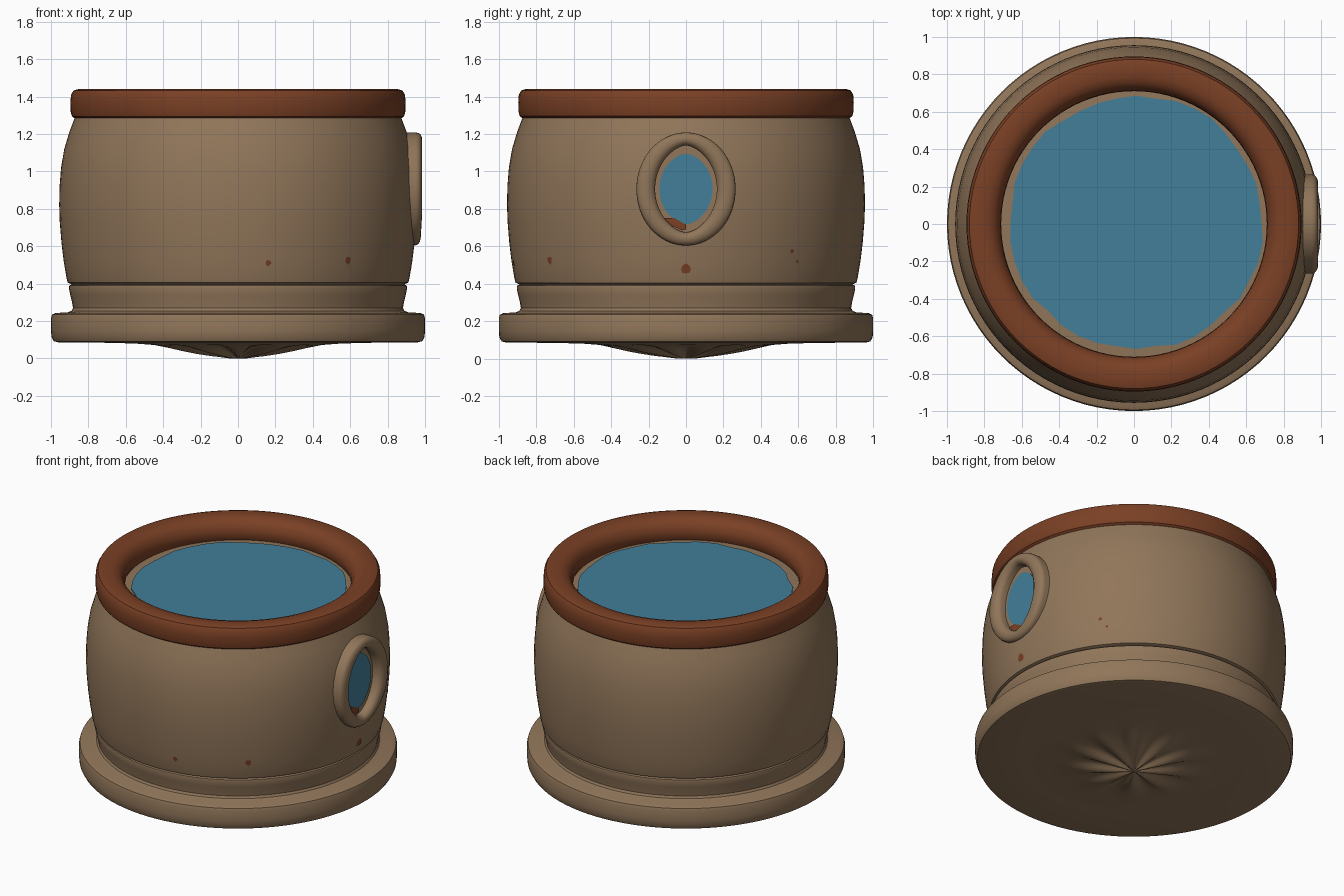
import bpy, bmesh, math, random

if "Cube" in bpy.data.objects:
    bpy.data.objects.remove(bpy.data.objects["Cube"])

random.seed(4)
SEG = 96


def material(name, rgb):
    m = bpy.data.materials.new(name)
    m.diffuse_color = (*rgb, 1)
    m.use_nodes = True
    m.node_tree.nodes["Principled BSDF"].inputs["Base Color"].default_value = m.diffuse_color
    return m


TAN = material("tan clay", (0.283, 0.181, 0.102))
BROWN = material("red brown glaze", (0.195, 0.051, 0.018))
BLUE = material("water blue", (0.054, 0.209, 0.314))


def finish(name, bm, mat, recalc=True, angle=35):
    bmesh.ops.remove_doubles(bm, verts=bm.verts, dist=1e-5)
    if recalc:
        bmesh.ops.recalc_face_normals(bm, faces=bm.faces)
    me = bpy.data.meshes.new(name)
    bm.to_mesh(me)
    bm.free()
    me.materials.append(mat)
    me.polygons.foreach_set("use_smooth", [True] * len(me.polygons))
    me.set_sharp_from_angle(angle=math.radians(angle))
    ob = bpy.data.objects.new(name, me)
    bpy.context.collection.objects.link(ob)
    return ob


def skin(bm, loops, wrap=False):
    """Join successive closed loops of points with quads."""
    rows = [[bm.verts.new(p) for p in lp] for lp in loops]
    pairs = list(zip(rows, rows[1:])) + ([(rows[-1], rows[0])] if wrap else [])
    for a, b in pairs:
        n = len(a)
        for i in range(n):
            j = (i + 1) % n
            bm.faces.new((a[i], a[j], b[j], b[i]))
    return rows


def lathe(name, profile, mat, wrap=False, fold=lambda r, z, t: 0):
    bm = bmesh.new()
    angles = [2 * math.pi * i / SEG for i in range(SEG)]
    skin(bm, [[(r * math.cos(t), r * math.sin(t), z + fold(r, z, t)) for t in angles]
              for r, z in profile], wrap)
    bmesh.ops.remove_doubles(bm, verts=bm.verts, dist=1e-5)
    bmesh.ops.dissolve_degenerate(bm, edges=bm.edges, dist=1e-6)
    return finish(name, bm, mat)


# Base plate and foot, with star-shaped folds on the underside
def folds(r, z, t):
    if z > 0.08 or r > 0.46:
        return 0
    return 0.016 * math.sin(math.pi * r / 0.46) * math.cos(10 * t)


lathe("base", [(0, 0), (0.05, 0.006), (0.1, 0.017), (0.16, 0.028), (0.23, 0.04), (0.3, 0.051),
               (0.38, 0.063), (0.46, 0.073), (0.55, 0.08), (0.7, 0.084), (0.96, 0.086),
               (0.985, 0.092), (0.997, 0.115), (1.0, 0.15), (1.0, 0.215), (0.994, 0.235),
               (0.975, 0.243), (0.91, 0.247), (0.89, 0.255), (0.882, 0.27), (0.887, 0.30),
               (0.897, 0.34), (0.904, 0.375), (0.902, 0.39), (0.885, 0.397), (0, 0.397)],
      TAN, fold=folds)

# Barrel-shaped body
BODY = [(0.885, 0.395), (0.91, 0.405), (0.917, 0.43), (0.932, 0.52), (0.944, 0.62),
        (0.953, 0.73), (0.956, 0.82), (0.954, 0.92), (0.946, 1.02), (0.929, 1.12),
        (0.902, 1.21), (0.872, 1.29)]
body = lathe("body", [(0, 0.39)] + BODY + [(0.8, 1.298), (0, 1.298)], TAN)

# Rounded rim
lathe("rim", [(0.71, 1.33), (0.714, 1.37), (0.73, 1.405), (0.755, 1.428), (0.79, 1.44),
              (0.855, 1.44), (0.88, 1.432), (0.893, 1.41), (0.896, 1.37), (0.895, 1.32),
              (0.888, 1.295), (0.868, 1.28), (0.76, 1.282), (0.725, 1.295)], BROWN, wrap=True)

# Water surface with a slightly uneven edge
bm = bmesh.new()
edge = [0.677 + random.uniform(-0.012, 0.012) for _ in range(40)]
water = [(0.012 + r * math.cos(math.tau * i / 40), 0.008 + r * math.sin(math.tau * i / 40))
         for i, r in enumerate(edge)]
low, top = skin(bm, [[(x, y, z) for x, y in water] for z in (1.298, 1.306)])
bm.faces.new(top)
finish("water", bm, BLUE)

# Side window, on the +x side
ZC = 0.906


def oval(x, w, h, p=1.0, n=64):
    pts = []
    for i in range(n):
        t = math.tau * i / n
        c = math.cos(t)
        pts.append((x, math.copysign(abs(c) ** p * w, c), ZC + h * math.sin(t)))
    return pts


# Pocket cut into the body
bm = bmesh.new()
rows = skin(bm, [oval(0.918, 0.18, 0.245), oval(1.1, 0.18, 0.245)])
for r in rows:
    bm.faces.new(r)
cutter = finish("window_cutter", bm, TAN)
cutter.hide_render = True
cutter.hide_viewport = True
mod = body.modifiers.new("window pocket", "BOOLEAN")
mod.operation = "DIFFERENCE"
mod.solver = "EXACT"
mod.object = cutter

# Raised frame, leaning back slightly towards its lower end
bm = bmesh.new()
loops = []
for f, x in [(0, 0.912), (0, 0.952), (0.08, 0.968), (0.25, 0.98), (0.45, 0.985), (0.7, 0.982),
             (0.88, 0.974), (0.97, 0.964), (1, 0.95), (1, 0.85)]:
    lp = oval(x, 0.165 + 0.1 * f, 0.232 + 0.07 * f, 1.2 - 0.2 * f)
    loops.append([(px - max(0, 0.78 - z) * 0.06, y, z) for px, y, z in lp])
skin(bm, loops, wrap=True)
finish("window_frame", bm, TAN)

# Blue pane on the pocket floor
bm = bmesh.new()
low, top = skin(bm, [oval(0.917, 0.142, 0.188, 1.15), oval(0.923, 0.142, 0.188, 1.15)])
bm.faces.new(top)
finish("window_pane", bm, BLUE)

# Brown chip at the bottom of the window
bm = bmesh.new()
bm.faces.new([bm.verts.new((0.927, y, z)) for y, z in
              [(-0.115, 0.75), (-0.09, 0.715), (-0.02, 0.685), (0, 0.69), (0, 0.715), (-0.06, 0.75)]])
finish("window_chip", bm, BROWN, recalc=False)


# Small brown specks lying on the body
def body_radius(z):
    for (r0, z0), (r1, z1) in zip(BODY, BODY[1:]):
        if z0 <= z <= z1:
            return r0 + (r1 - r0) * (z - z0) / (z1 - z0)
    return BODY[-1][0]


bm = bmesh.new()
for deg, z, size in [(-80, 0.51, 0.018), (-51, 0.525, 0.022), (0, 0.48, 0.03),
                     (37, 0.575, 0.013), (39.5, 0.52, 0.009)]:
    pts = []
    for k in range(8):
        a = math.tau * k / 8
        s = size * random.uniform(0.75, 1.1)
        zz = z + s * math.sin(a)
        r = body_radius(zz) + 0.004
        t = math.radians(deg) + s * math.cos(a) / r
        pts.append(bm.verts.new((r * math.cos(t), r * math.sin(t), zz)))
    bm.faces.new(pts)
finish("specks", bm, BROWN, recalc=False)
